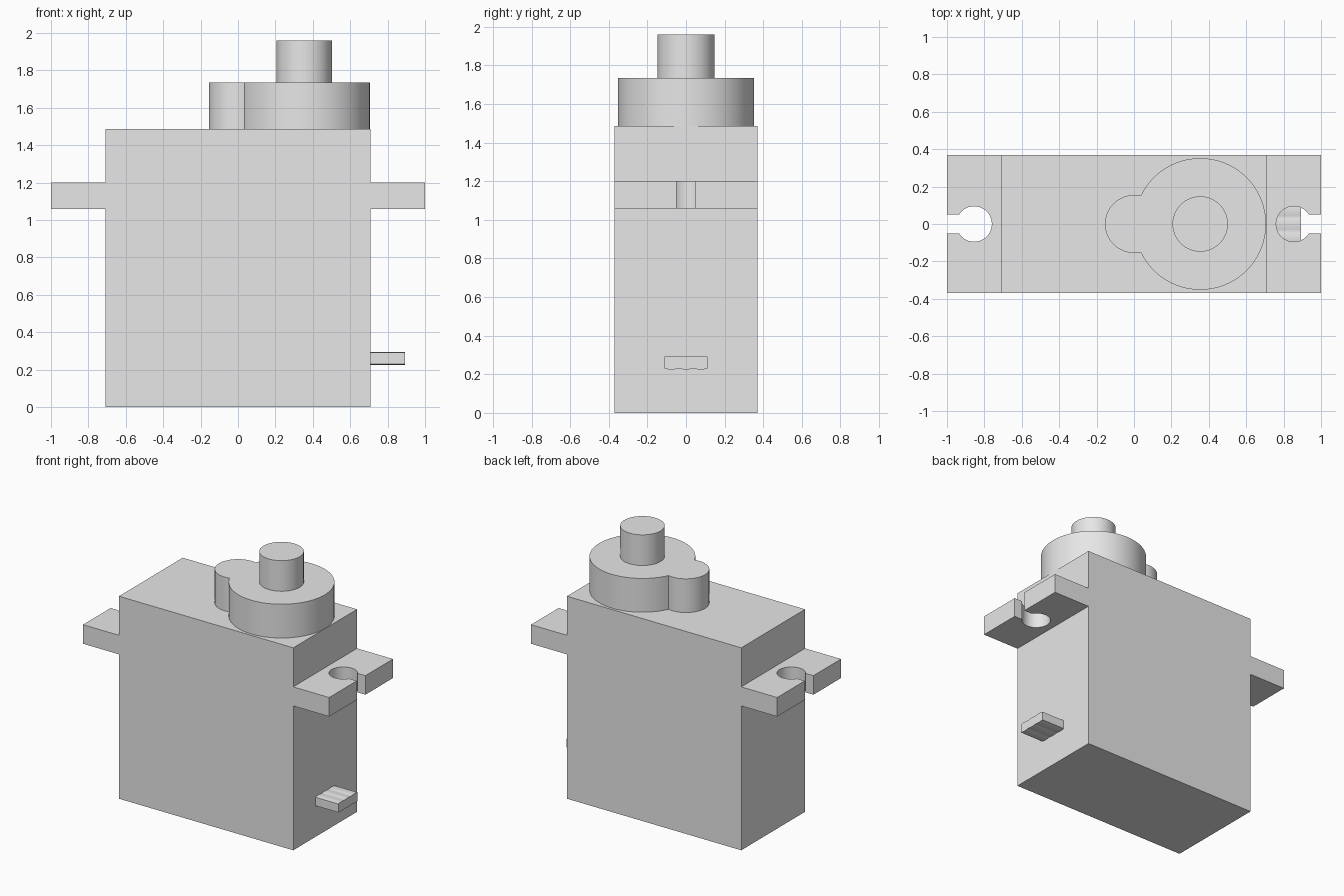
import bpy
from math import sin, cos, pi, asin, acos

if "Cube" in bpy.data.objects:
    bpy.data.objects.remove(bpy.data.objects["Cube"], do_unlink=True)

# Single plain grey material
grey = bpy.data.materials.new("plain grey")
grey.use_nodes = True
GREY = (0.8, 0.8, 0.8, 1)
grey.diffuse_color = GREY
for node in grey.node_tree.nodes:
    if node.type == 'BSDF_PRINCIPLED':
        node.inputs["Base Color"].default_value = GREY


def arc(cx, r, a0, a1, n):
    """Points on an arc centred on the x axis, both ends included."""
    angles = [a0 + (a1 - a0) * i / n for i in range(n + 1)]
    return [(cx + r * cos(a), r * sin(a)) for a in angles]


def prism(name, outline, low, high, along_x=False):
    """Extrude a counter-clockwise outline along z, or along x."""
    n = len(outline)
    verts = [(a, b, h) for h in (low, high) for a, b in outline]
    if along_x:
        verts = [(h, a, b) for a, b, h in verts]
    faces = [tuple(reversed(range(n))), tuple(range(n, 2 * n))]
    faces += [(i, (i + 1) % n, n + (i + 1) % n, n + i) for i in range(n)]
    mesh = bpy.data.meshes.new(name)
    mesh.from_pydata(verts, [], faces)
    mesh.materials.append(grey)
    obj = bpy.data.objects.new(name, mesh)
    bpy.context.collection.objects.link(obj)
    bpy.ops.object.select_all(action='DESELECT')
    obj.select_set(True)
    bpy.context.view_layer.objects.active = obj
    bpy.ops.object.shade_smooth_by_angle()
    return obj


HALF_X, HALF_Y, TOP = 0.708, 0.37, 1.487

# Main casing
prism("casing", [(-HALF_X, -HALF_Y), (HALF_X, -HALF_Y),
                 (HALF_X, HALF_Y), (-HALF_X, HALF_Y)], 0, TOP)

# Mounting ears, each with a round screw hole open to the end
SLOT, HOLE = 0.05, 0.095
mouth = asin(SLOT / HOLE)
ear = [(HALF_X, -HALF_Y), (1, -HALF_Y), (1, -SLOT)]
ear += arc(0.855, HOLE, -mouth, mouth - 2 * pi, 40)
ear += [(1, SLOT), (1, HALF_Y), (HALF_X, HALF_Y)]
ears = prism("mounting_ears", ear, 1.06, 1.2)
ears.modifiers.new("Mirror", 'MIRROR')

# Gear housing: large and small discs merged into one outline
BIG, SMALL, GAP = 0.352, 0.155, 0.354
join_x = (GAP ** 2 + SMALL ** 2 - BIG ** 2) / (2 * GAP)
big_a = acos((join_x - GAP) / BIG)
small_a = acos(join_x / SMALL)
housing = arc(GAP, BIG, -big_a, big_a, 72)
housing += arc(0, SMALL, small_a, 2 * pi - small_a, 40)[1:-1]
prism("gear_housing", housing, TOP, 1.735)

# Output shaft
prism("output_shaft", arc(GAP, 0.148, 0, 2 * pi, 64)[:-1], 1.735, 1.96)

# Three-wire ribbon cable stub with shallow ripples
STEPS, HALF_W = 30, 0.112
ripple = [(-HALF_W + 2 * HALF_W * i / STEPS,
           0.035 - 0.004 * (1 - abs(sin(3 * pi * i / STEPS))))
          for i in range(STEPS + 1)]
cable = [(y, 0.26 - h) for y, h in ripple]
cable += [(y, 0.26 + h) for y, h in reversed(ripple)]
prism("ribbon_cable", cable, HALF_X, 0.893, along_x=True)
